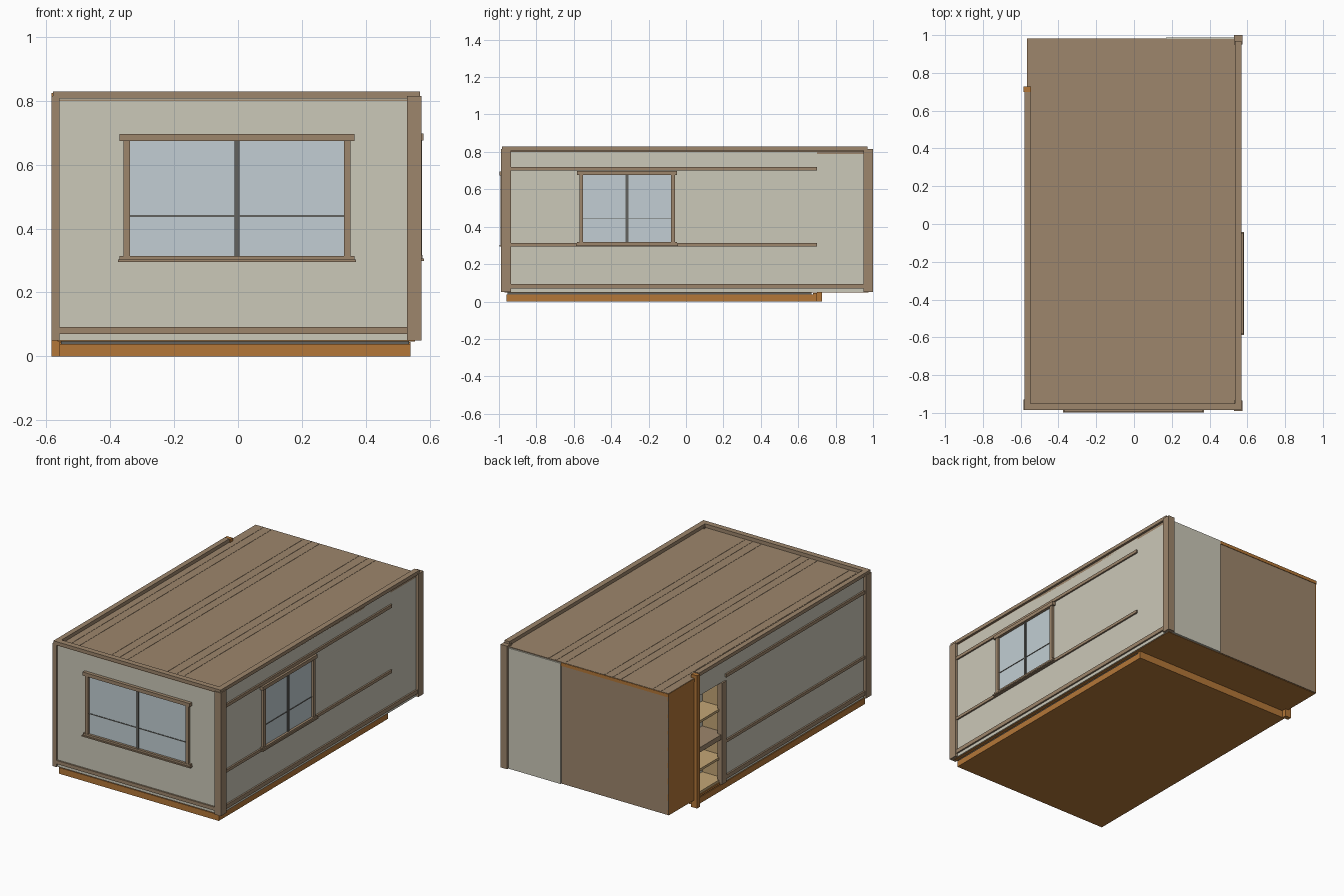
import bpy
import bmesh

if "Cube" in bpy.data.objects:
    bpy.data.objects.remove(bpy.data.objects["Cube"])


def srgb(r, g, b):
    def f(c):
        c /= 255
        return c / 12.92 if c < 0.04045 else ((c + 0.055) / 1.055) ** 2.4
    return (f(r), f(g), f(b), 1)


def material(name, rgb):
    m = bpy.data.materials.new(name)
    m.diffuse_color = srgb(*rgb)
    m.use_nodes = True
    m.node_tree.nodes["Principled BSDF"].inputs["Base Color"].default_value = m.diffuse_color
    return m


WALL = material("cream_wall", (203, 200, 184))
TRIM = material("brown_trim", (157, 134, 108))
WOOD = material("orange_wood", (180, 119, 56))
GLASS = material("pale_glass", (194, 206, 211))
DARK = material("dark_grey", (98, 98, 94))
TAN = material("tan_shelf", (196, 166, 118))


def box(name, x0, x1, y0, y1, z0, z1, mat):
    bm = bmesh.new()
    bmesh.ops.create_cube(bm, size=1)
    for v in bm.verts:
        v.co.x = x0 if v.co.x < 0 else x1
        v.co.y = y0 if v.co.y < 0 else y1
        v.co.z = z0 if v.co.z < 0 else z1
    me = bpy.data.meshes.new(name)
    bm.to_mesh(me)
    bm.free()
    me.materials.append(mat)
    ob = bpy.data.objects.new(name, me)
    bpy.context.collection.objects.link(ob)
    return ob


# wall planes
L, R, F, B = -0.57, 0.56, -0.975, 0.98

# base and floor
box("base_slab", -0.56, 0.54, -0.96, 0.68, 0, 0.038, WOOD)
box("base_end_beam", -0.56, 0.54, 0.68, 0.70, 0, 0.045, WOOD)
box("sill_gasket", -0.555, 0.535, -0.955, 0.67, 0.038, 0.05, DARK)
box("floor", L + 0.005, R - 0.005, F + 0.005, B - 0.005, 0.047, 0.06, WOOD)

# wall body, with a recess left open on the left side
D0, D1, DTOP = 0.43, 0.70, 0.68
box("main_walls", L, R, F, D0, 0.05, 0.80, WALL)
box("recess_core", -0.42, R, D0, D1, 0.05, 0.80, WALL)
box("wall_over_recess", L, -0.42, D0, D1, DTOP, 0.80, WALL)
box("rear_core", L + 0.01, R, D1, B - 0.005, 0.05, 0.79, WALL)
box("rear_brown_panel", L + 0.005, 0.17, B - 0.005, B, 0.05, 0.785, TRIM)
box("rear_cream_panel", 0.17, 0.53, B - 0.005, 0.988, 0.05, 0.80, WALL)
box("side_wood_panel", L + 0.005, L + 0.012, 0.72, B, 0.05, 0.785, WOOD)
box("wood_post", -0.585, -0.545, 0.70, 0.727, 0, 0.825, WOOD)

# recess with shelves
box("recess_back", -0.42, -0.415, D0, D1, 0.06, DTOP, TAN)
box("recess_side", L, -0.42, D0, D0 + 0.01, 0.06, DTOP, TAN)
box("recess_jamb", -0.58, -0.55, D0, D0 + 0.045, 0.05, DTOP, TRIM)
for i, z in enumerate((0.06, 0.20, 0.50)):
    box(f"shelf_{i + 1}", -0.56, -0.42, D0, D1, z, z + 0.015, TAN)
box("recess_mid_rail", -0.575, -0.42, D0, D1, 0.33, 0.36, TRIM)

# roof with low ribs and raised rim
box("roof_deck", L + 0.005, R, F, B, 0.79, 0.805, TRIM)
box("roof_edge_back", L + 0.003, 0.17, B - 0.01, B + 0.003, 0.783, 0.803, WOOD)
box("roof_edge_side", L + 0.003, L + 0.012, 0.727, B, 0.783, 0.803, WOOD)
for i, x in enumerate((-0.51, -0.455, -0.235, -0.18, -0.125, 0.15, 0.21, 0.26)):
    box(f"roof_rib_{i + 1}", x - 0.003, x + 0.003, -0.945, 0.975, 0.80, 0.8065, TRIM)
box("rim_front", -0.58, 0.57, -0.985, -0.95, 0.808, 0.83, TRIM)
box("rim_left", -0.58, -0.548, -0.985, 0.70, 0.808, 0.83, TRIM)
box("rim_right", 0.535, 0.57, -0.985, 0.97, 0.808, 0.83, TRIM)
box("front_upper_wall", -0.57, 0.56, F, -0.955, 0.79, 0.81, WALL)

# corner posts
box("corner_front_left", -0.585, -0.56, -0.985, -0.93, 0.05, 0.815, TRIM)
box("corner_front_right", 0.53, 0.575, -0.99, -0.935, 0.05, 0.815, TRIM)
box("corner_back_right", 0.53, 0.575, 0.95, 1.0, 0.05, 0.815, TRIM)

# horizontal bands
box("band_front_bottom", -0.56, 0.53, -0.985, F, 0.07, 0.092, TRIM)
for side, x0, x1, y1, yb in (("right", R, 0.57, 0.70, 0.95),
                             ("left", -0.58, L, D0, D0)):
    box(f"band_{side}_bottom", x0, x1, -0.935, yb, 0.07, 0.095, TRIM)
    box(f"band_{side}_middle", x0, x1, -0.935, y1, 0.295, 0.313, TRIM)
    box(f"band_{side}_upper", x0, x1, -0.935, y1, 0.70, 0.72, TRIM)


# windows: u runs along the wall, d points out of it
def window(side, u0, u1, z0, z1):
    c = (u0 + u1) / 2

    def part(name, a0, a1, d, za, zb, mat):
        n = f"{side}_window_{name}"
        if side == "front":
            box(n, a0, a1, F - d, F + 0.01, za, zb, mat)
        else:
            box(n, R - 0.01, R + d, a0, a1, za, zb, mat)

    part("glass", u0, u1, 0.003, z0, z1, GLASS)
    part("crossbar", u0, u1, 0.006, z0 + 0.122, z0 + 0.127, DARK)
    part("mullion", c - 0.008, c + 0.008, 0.009, z0, z1, DARK)
    part("jamb_1", u0 - 0.02, u0, 0.016, z0, z1, TRIM)
    part("jamb_2", u1, u1 + 0.02, 0.016, z0, z1, TRIM)
    part("head", u0 - 0.033, u1 + 0.033, 0.021, z1, z1 + 0.022, TRIM)
    part("apron", u0 - 0.033, u1 + 0.033, 0.018, z0 - 0.02, z0, TRIM)
    part("sill", u0 - 0.038, u1 + 0.038, 0.023, z0 - 0.02, z0 - 0.012, TRIM)


window("front", -0.338, 0.332, 0.315, 0.674)
window("right", -0.55, -0.08, 0.318, 0.676)
